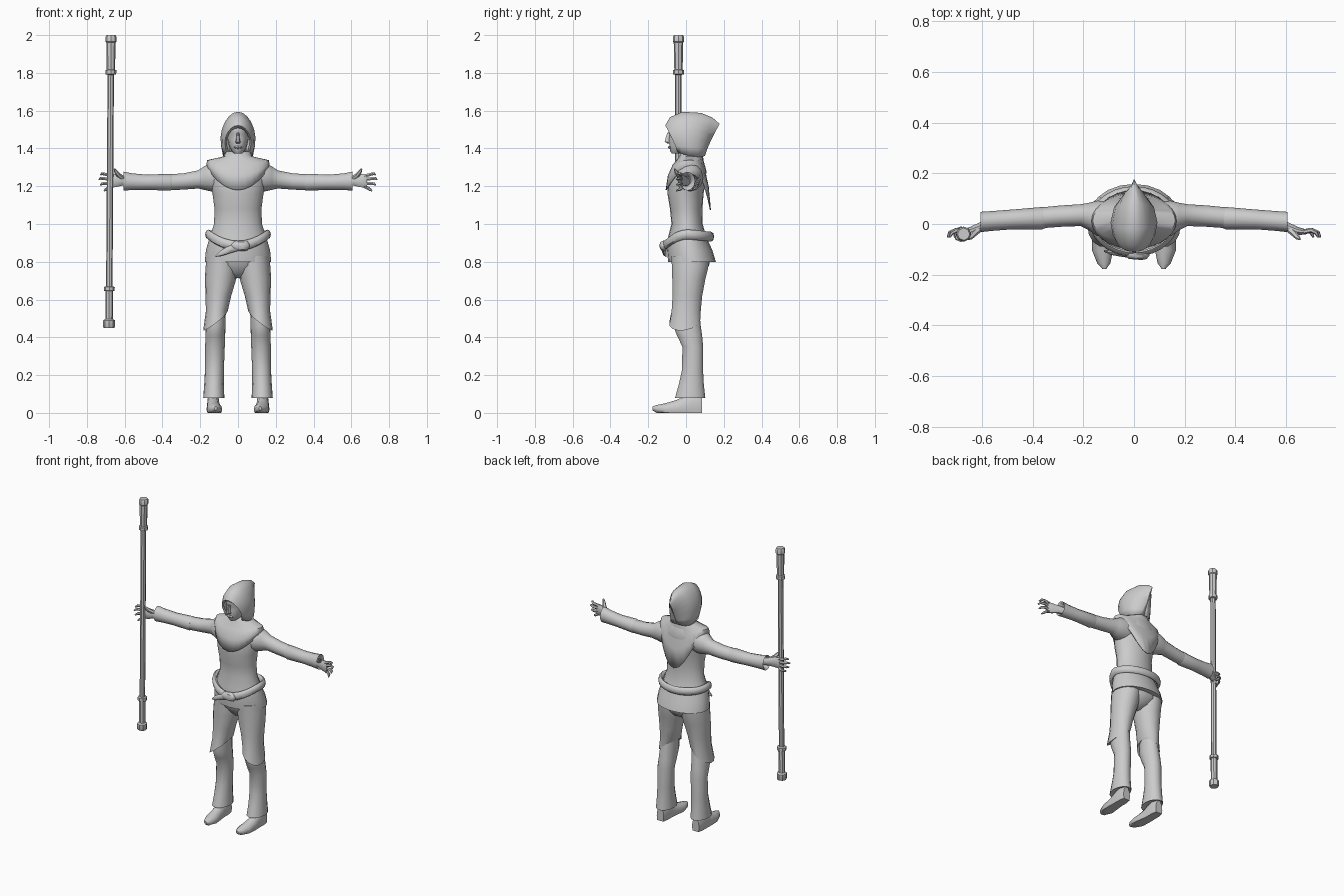
import bpy, bmesh
from math import sin, cos, pi
from mathutils import Vector as V


def skin(name, rings, cap=True, wrap=True, loop=False, thick=0, angle=0.75):
    """Bridge rings of points into one smooth-shaded mesh object."""
    bm = bmesh.new()
    vs = [[bm.verts.new(p) for p in r] for r in rings]
    n = len(vs[0])
    for i in range(len(vs) if loop else len(vs) - 1):
        a, b = vs[i], vs[(i + 1) % len(vs)]
        for j in range(n if wrap else n - 1):
            k = (j + 1) % n
            bm.faces.new((a[j], a[k], b[k], b[j]))
    if cap and not loop:
        bm.faces.new(vs[0])
        bm.faces.new(vs[-1])
    bmesh.ops.recalc_face_normals(bm, faces=bm.faces)
    me = bpy.data.meshes.new(name)
    bm.to_mesh(me)
    bm.free()
    ob = bpy.data.objects.new(name, me)
    bpy.context.collection.objects.link(ob)
    if thick:
        m = ob.modifiers.new("thickness", 'SOLIDIFY')
        m.thickness = thick
    bpy.ops.object.select_all(action='DESELECT')
    ob.select_set(True)
    bpy.context.view_layer.objects.active = ob
    bpy.ops.object.shade_smooth_by_angle(angle=angle)
    return ob


def oval(c, u, v, n=14):
    c, u, v = V(c), V(u), V(v)
    return [c + u * cos(2 * pi * i / n) + v * sin(2 * pi * i / n) for i in range(n)]


def level(z, cx, y0, y1, rx, n=14):
    """Horizontal oval from front y0 to back y1."""
    return oval((cx, (y0 + y1) / 2, z), (rx, 0, 0), (0, (y1 - y0) / 2, 0), n)


def across(x, y, z, ry, rz, n=10):
    """Oval facing along x."""
    return oval((x, y, z), (0, ry, 0), (0, 0, rz), n)


def tube(name, pts, radii, n=6):
    pts = [V(p) for p in pts]
    rings = []
    for i, p in enumerate(pts):
        d = pts[min(i + 1, len(pts) - 1)] - pts[max(i - 1, 0)]
        q = d.to_track_quat('Z', 'Y')
        rings.append(oval(p, q @ V((radii[i], 0, 0)), q @ V((0, radii[i], 0)), n))
    return skin(name, rings)


def flip(rings, s):
    return [[V((p[0] * s, p[1], p[2])) for p in r] for r in rings]


# Tunic: torso and flared skirt
skin("tunic", [level(*r, n=20) for r in (
    (.80, 0, -.095, .158, .176), (.86, 0, -.10, .14, .17), (.93, 0, -.095, .108, .15),
    (1.0, 0, -.077, .088, .127), (1.08, 0, -.085, .087, .124), (1.16, 0, -.098, .093, .135),
    (1.23, 0, -.095, .105, .148), (1.28, 0, -.08, .108, .155), (1.33, 0, -.05, .095, .125),
    (1.36, 0, -.025, .08, .065))])

# Hips under the skirt
skin("hips", [level(*r) for r in (
    (.83, 0, -.085, .13, .155), (.78, 0, -.075, .125, .14), (.74, 0, -.045, .095, .08),
    (.715, 0, -.02, .05, .03))])

# Sash: ring dipping at the front, knot and loose end
sash = []
for i in range(28):
    t = 2 * pi * i / 28
    c, s = cos(t), sin(t)
    z = .945 - .06 * max(0, -s) ** 2 - .012 * max(0, s)
    sash.append(oval((.158 * c, .01 + .123 * s, z), (.016 * c, .016 * s, 0), (0, 0, .026), 8))
skin("sash", sash, loop=True)
skin("sash_knot", [across(x, -.118, .885, r, r * 1.2, 8) for x, r in
                   ((-.035, .008), (-.02, .02), (.03, .024), (.05, .02), (.062, .006))])
skin("sash_end", [across(*r, n=8) for r in (
    (.02, -.12, .885, .014, .022), (-.04, -.118, .868, .013, .022),
    (-.09, -.112, .845, .01, .016), (-.118, -.106, .83, .004, .004))])

# Mantle over the shoulders, pointed at the back
mantle = []
for k in range(5):
    ring = []
    for i in range(28):
        t = 2 * pi * i / 28
        c, s = cos(t), sin(t)
        drop = .105 * s * s if s < 0 else .21 * s ** 3
        rx, yc, ry, z, f = ((.062, .03, .058, 1.385, 0), (.075, .028, .062, 1.358, .0),
                            (.163, .015, .085, 1.338, .22), (.168, .012, .108, 1.315, .55),
                            (.158, .012, .12, 1.285, 1))[k]
        ring.append((rx * c, yc + ry * s, z - f * drop))
    mantle.append(ring)
skin("mantle", mantle, cap=False, thick=.006)

# Neck and head
skin("neck", [level(z, 0, -.03, .07, .045, 10) for z in (1.30, 1.42)])
skin("head", [level(*r) for r in (
    (1.372, 0, -.075, -.02, .018), (1.385, 0, -.085, .04, .034), (1.41, 0, -.09, .06, .047),
    (1.45, 0, -.092, .075, .056), (1.475, 0, -.088, .08, .059), (1.49, 0, -.096, .08, .06),
    (1.53, 0, -.088, .08, .058), (1.56, 0, -.05, .06, .035))])
skin("nose", [level(*r, n=6) for r in (
    (1.485, 0, -.1, -.08, .006), (1.445, 0, -.113, -.08, .010),
    (1.435, 0, -.115, -.08, .014), (1.427, 0, -.1, -.08, .010))])
skin("lips", [across(x, -.086, 1.406, .010 * f, .008 * f, 8) for x, f in
              ((-.022, .3), (-.01, .9), (0, 1), (.01, .9), (.022, .3))])

# Hood: arches from the face opening back to the tip
hood = []
for yt, zt, yb, zb, w, wb in (
        (-.095, 1.508, -.035, 1.385, .066, .05), (-.11, 1.522, -.045, 1.38, .074, .062),
        (-.085, 1.565, -.02, 1.37, .088, .08), (-.02, 1.594, .02, 1.36, .099, .082),
        (.08, 1.588, .06, 1.355, .083, .075), (.14, 1.563, .085, 1.355, .05, .055),
        (.178, 1.53, .1, 1.36, .006, .03)):
    arch = []
    for i in range(15):
        t = -.25 + (pi + .5) * i / 14
        h = max(0, (sin(t) + .25) / 1.25)
        wide = wb + (w - wb) * min(1, h * 2)
        arch.append((wide * cos(t), yb + (yt - yb) * h ** 1.2, zb + (zt - zb) * h))
    hood.append(arch)
hood.append([(0, p[1], p[2]) for p in hood[-1]])
skin("hood", hood, cap=False, wrap=False, thick=.005)

for s, side in ((1, "left"), (-1, "right")):
    # Sleeves: upper arm and slightly wider forearm cuff
    skin(side + "_upper_sleeve", flip([across(*r, n=12) for r in (
        (.09, .02, 1.25, .07, .075), (.145, .022, 1.247, .07, .074), (.18, .03, 1.243, .053, .062),
        (.21, .035, 1.236, .043, .048), (.29, .031, 1.225, .042, .043),
        (.37, .024, 1.221, .041, .042))], s))
    skin(side + "_forearm_sleeve", flip([across(*r, n=12) for r in (
        (.35, .024, 1.221, .04, .04), (.362, .023, 1.221, .044, .045),
        (.48, .018, 1.221, .039, .040), (.56, .012, 1.224, .039, .044),
        (.605, .008, 1.227, .04, .05), (.598, .006, 1.227, .032, .04),
        (.56, .004, 1.227, .022, .025))], s))
    # Hand with fingers and thumb
    skin(side + "_palm", flip([across(*r) for r in (
        (.56, .002, 1.225, .02, .024), (.61, -.014, 1.23, .02, .027), (.645, -.027, 1.23, .016, .036),
        (.675, -.031, 1.228, .011, .038), (.683, -.032, 1.227, .006, .032))], s))
    for i, (z, tx, tz) in enumerate(((1.254, .727, 1.267), (1.236, .735, 1.242),
                                     (1.217, .728, 1.213), (1.2, .708, 1.182))):
        tube(f"{side}_finger_{i + 1}",
             [(.668 * s, -.031, z), ((.668 * .45 + tx * .55) * s, -.025, z * .35 + tz * .65),
              ((tx - .008) * s, -.035, tz), (tx * s, -.052, tz - .006)],
             (.0095, .009, .008, .004))
    tube(side + "_thumb", [(.612 * s, -.02, 1.243), (.634 * s, -.04, 1.26),
                           (.646 * s, -.053, 1.276), (.655 * s, -.06, 1.293)],
         (.014, .012, .010, .004))
    # Thigh with slanted knee hem, pointed on the outside
    thigh = [level(*r) for r in (
        (.83, .085, -.08, .125, .08), (.77, .087, -.077, .12, .085), (.71, .092, -.075, .105, .083),
        (.62, .104, -.073, .088, .068), (.54, .112, -.078, .08, .058))]
    hem = level(.485, .122, -.09, .077, .062)
    thigh.append([V((p.x, p.y, .485 - .75 * (p.x - .122) - .15 * (.0 - p.y))) for p in hem])
    thigh.append([V((.122 + (p.x - .122) * .85, p.y * .85, p.z + .006)) for p in thigh[-1]])
    skin(side + "_thigh", flip(thigh, s))
    # Lower trouser leg
    skin(side + "_trouser_leg", flip([level(*r) for r in (
        (.56, .112, -.06, .07, .048), (.46, .118, -.068, .08, .052), (.41, .12, -.05, .087, .052),
        (.35, .122, -.02, .092, .052), (.22, .125, -.024, .092, .05), (.15, .127, -.04, .096, .052),
        (.08, .128, -.06, .104, .056), (.086, .128, -.045, .09, .046))], s))
    # Shoe with pointed toe and flat sole
    shoe = [oval((x, y, z), (rx, 0, 0), (0, 0, rz), 12) for y, x, rx, z, rz in (
        (-.178, .117, .007, .024, .010), (-.155, .119, .026, .02, .022),
        (-.105, .124, .041, .018, .034), (-.045, .129, .038, .02, .05),
        (.0, .131, .034, .025, .072), (.05, .131, .034, .03, .09), (.086, .131, .026, .03, .06))]
    skin(side + "_shoe", flip([[V((p.x, p.y, max(p.z, 0))) for p in r] for r in shoe], s))

# Staff with collars and end caps
skin("staff", [oval((-.683 + .007 * (z - .45), -.04, z), (r, 0, 0), (0, r, 0), 8) for z, r in (
    (.45, .028), (.455, .031), (.49, .031), (.497, .02), (.645, .021), (.647, .029), (.667, .029),
    (.67, .017), (1.79, .017), (1.793, .029), (1.814, .029), (1.817, .022), (1.96, .025),
    (1.965, .03), (1.99, .03), (2.0, .024))], angle=.6)
